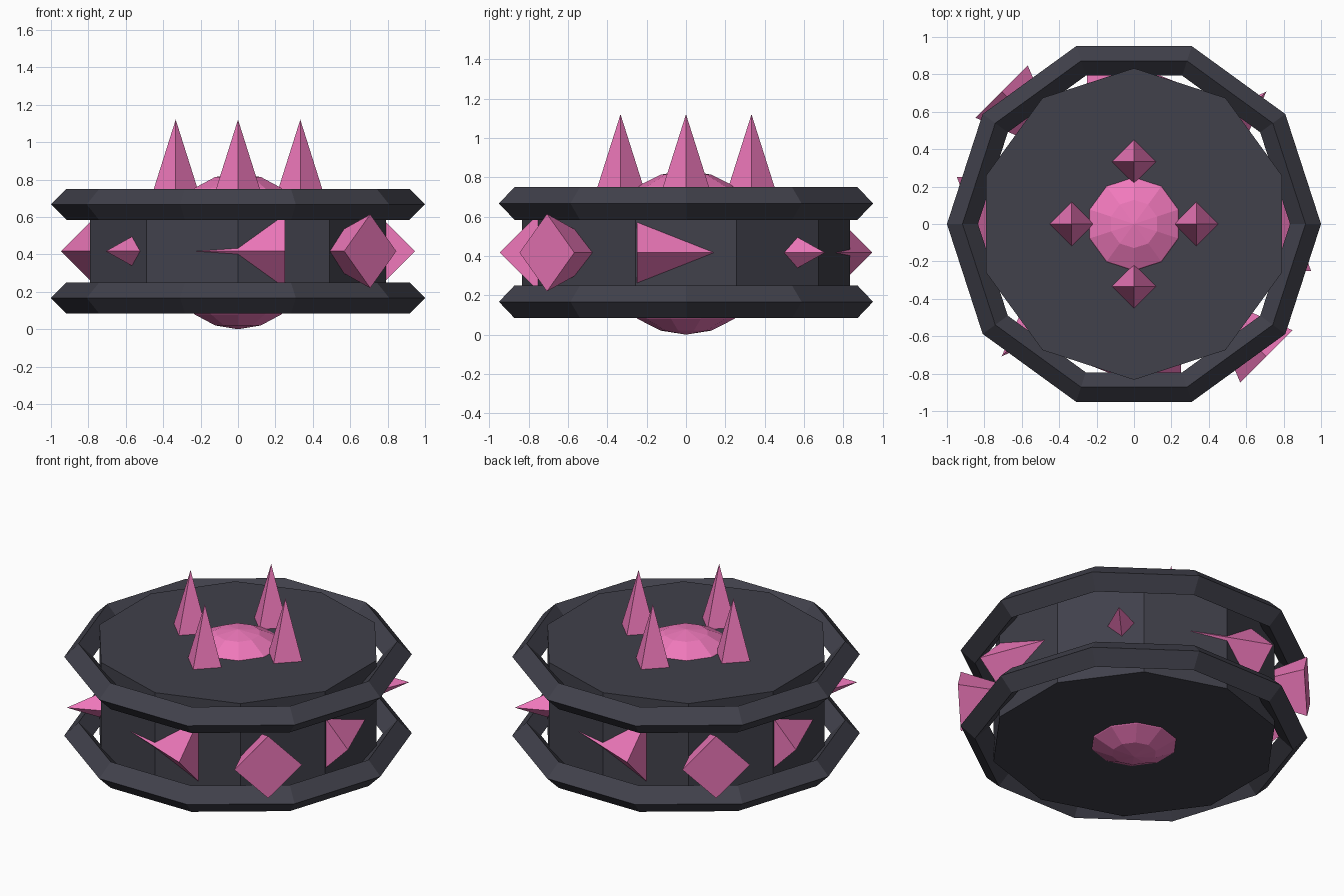
import bpy
from math import cos, sin, pi

if "Cube" in bpy.data.objects:
    bpy.data.objects.remove(bpy.data.objects["Cube"])

MID = 0.417      # height of the middle plane
HALF = 0.333     # half height of the drum


def material(name, rgb):
    m = bpy.data.materials.new(name)
    m.diffuse_color = (*rgb, 1)
    m.use_nodes = True
    m.node_tree.nodes["Principled BSDF"].inputs["Base Color"].default_value = m.diffuse_color
    return m


dark = material("dark_stone", (0.052, 0.052, 0.07))
pink = material("pink_crystal", (0.87, 0.19, 0.5))


def finish(name, mat):
    ob = bpy.context.object
    ob.name = name
    ob.data.materials.append(mat)


def spike(name, radius, depth, loc, rot=(0, 0, 0)):
    bpy.ops.mesh.primitive_cone_add(vertices=4, radius1=radius, radius2=0,
                                    depth=depth, location=loc, rotation=rot)
    finish(name, pink)


# Ten-sided drum
bpy.ops.mesh.primitive_cylinder_add(vertices=10, radius=0.833, depth=2 * HALF,
                                    location=(0, 0, MID))
finish("drum", dark)

# Diamond-section rings, turned half a side against the drum
for label, dz in (("lower", -0.25), ("upper", 0.25)):
    bpy.ops.mesh.primitive_torus_add(major_segments=10, minor_segments=4,
                                     major_radius=0.917, minor_radius=0.083,
                                     location=(0, 0, MID + dz))
    finish(label + "_ring", dark)

# Core ball showing as a shallow dome above and below
bpy.ops.mesh.primitive_uv_sphere_add(segments=10, ring_count=10, radius=0.417,
                                     location=(0, 0, MID))
finish("core", pink)

# Four upright spikes on top
for i in range(4):
    a = i * pi / 2
    spike(f"top_spike_{i + 1}", 0.132, 0.417,
          (0.333 * cos(a), 0.333 * sin(a), 0.912))

# Eight side spikes, turning against their position around the drum
for i in range(8):
    a = i * pi / 4
    spike(f"side_spike_{i + 1}", 0.197, 0.5,
          (0.75 * cos(a), 0.75 * sin(a), MID), (0, pi / 2, pi / 2 - a))
